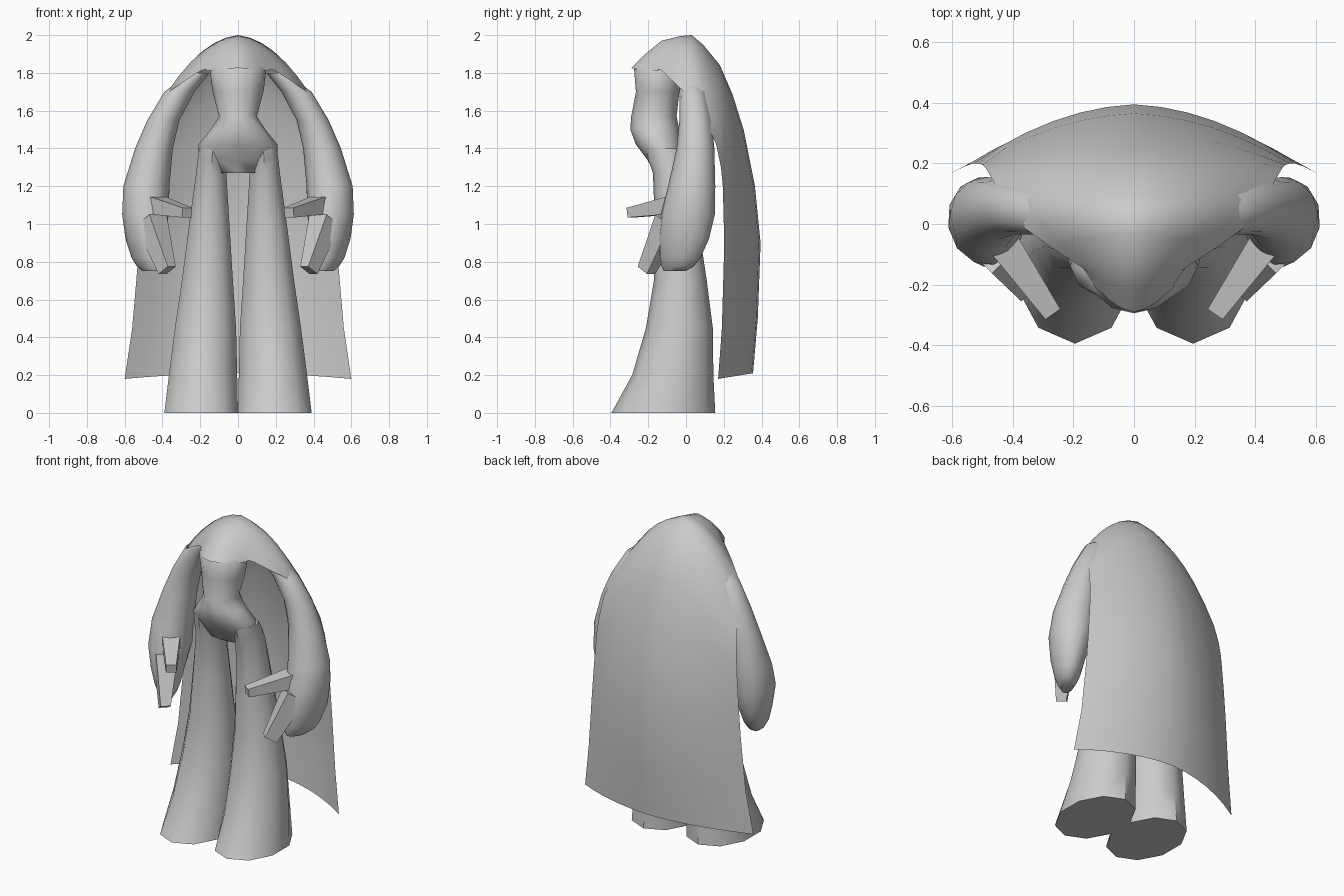
import bpy, bmesh
from math import sin, cos, pi, radians
from mathutils import Vector

cube = bpy.data.objects.get("Cube")
if cube:
    bpy.data.objects.remove(cube)

grey = bpy.data.materials.new("plain grey")
grey.use_nodes = True
colour = (0.6, 0.6, 0.6, 1)
grey.diffuse_color = colour
grey.node_tree.nodes["Principled BSDF"].inputs["Base Color"].default_value = colour


def build(name, rows, closed, caps=False, angle=40):
    """Skin equal rows of points into a smooth-shaded object."""
    bm = bmesh.new()
    verts = [[bm.verts.new(p) for p in row] for row in rows]
    n = len(rows[0])
    for a, b in zip(verts, verts[1:]):
        for i in range(n if closed else n - 1):
            j = (i + 1) % n
            bm.faces.new((a[i], a[j], b[j], b[i]))
    if caps:
        bm.faces.new(verts[0])
        bm.faces.new(verts[-1])
    bmesh.ops.recalc_face_normals(bm, faces=bm.faces)
    mesh = bpy.data.meshes.new(name)
    bm.to_mesh(mesh)
    bm.free()
    mesh.materials.append(grey)
    obj = bpy.data.objects.new(name, mesh)
    bpy.context.collection.objects.link(obj)
    bpy.ops.object.select_all(action='DESELECT')
    obj.select_set(True)
    bpy.context.view_layer.objects.active = obj
    bpy.ops.object.shade_smooth_by_angle(angle=radians(angle))
    return obj


def ring(z, cx, cy, rx, ry, yaw=0, sides=12):
    """Level ellipse, turned by yaw degrees."""
    c, s = cos(radians(yaw)), sin(radians(yaw))
    pts = []
    for i in range(sides):
        a = 2 * pi * i / sides
        x, y = rx * sin(a), -ry * cos(a)
        pts.append((cx + x * c - y * s, cy + x * s + y * c, z))
    return pts


def pair(name, rows, angle=40):
    for side, s in (("left", 1), ("right", -1)):
        build(f"{side}_{name}", [[(s * x, y, z) for x, y, z in r] for r in rows],
              True, True, angle)


def digit(name, start, end, across, size0, size1):
    """Tapered square bar; sizes are (half width, half height)."""
    rows = []
    w = Vector(across).normalized()
    a, b = Vector(start), Vector(end)
    up = (b - a).normalized().cross(w)
    for p, (hw, hh) in ((a, size0), (b, size1)):
        rows.append([tuple(p + w * hw * i + up * hh * j)
                     for i, j in ((-1, -1), (1, -1), (1, 1), (-1, 1))])
    pair(name, rows, 20)


# Torso with narrow waist and wide hips
build("torso", [ring(*r) for r in (
    (1.91, 0, -.12, .06, .06), (1.82, 0, -.145, .15, .13),
    (1.70, 0, -.15, .135, .115), (1.57, 0, -.17, .10, .12),
    (1.50, 0, -.165, .145, .13), (1.42, 0, -.14, .21, .125),
    (1.34, 0, -.105, .205, .10), (1.27, 0, -.085, .16, .08))], True, True, 60)

# Flared legs
pair("leg", [ring(*r, sides=10) for r in (
    (0, .195, -.12, .205, .275), (.2, .185, -.07, .19, .215),
    (.45, .172, -.035, .17, .177), (.7, .162, -.03, .142, .14),
    (1.0, .152, -.05, .112, .115), (1.27, .142, -.075, .084, .10),
    (1.34, .138, -.10, .08, .10), (1.4, .134, -.12, .075, .09))])

# Curved arms swelling into heavy hands
pair("arm", [ring(*r) for r in (
    (1.8, .20, .01, .05, .045), (1.7, .31, .035, .08, .07),
    (1.55, .395, .05, .085, .085), (1.4, .445, .05, .10, .10),
    (1.2, .485, .03, .122, .125), (1.05, .49, .01, .125, .145, -10),
    (.92, .49, -.01, .10, .14, -20), (.82, .48, -.03, .075, .115, -25),
    (.775, .47, -.045, .055, .095, -30), (.75, .46, -.06, .035, .065, -30))])

# Pointing digits and drooping front digits
digit("pointing_digit", (.455, -.03, 1.105), (.27, -.295, 1.06), (1, -.7, 0),
      (.055, .05), (.03, .026))
digit("front_digit", (.46, -.08, 1.02), (.375, -.21, .755), (.7, -.7, 0),
      (.065, .06), (.03, .04))

# Hood and cape: each row bows from the back centre (y, z) to the open edge (x, y, z)
cape_rows = (
    (-.29, 1.825, .165, -.15, 1.81), (-.215, 1.9, .17, -.145, 1.82),
    (-.13, 1.97, .20, -.125, 1.81), (-.03, 1.995, .27, -.08, 1.765),
    (.03, 2.0, .38, 0, 1.69), (.09, 1.95, .43, .08, 1.60),
    (.18, 1.84, .475, .16, 1.42), (.245, 1.69, .49, .185, 1.3),
    (.305, 1.5, .50, .195, 1.2), (.365, 1.2, .515, .20, 1.0),
    (.395, .9, .53, .20, .8), (.38, .5, .56, .19, .45),
    (.355, .21, .60, .17, .18))


def bow(cy, cz, ex, ey, ez, steps=6):
    mid = Vector((0, cy, cz))
    edge = Vector((ex, ey, ez))
    pull = mid.lerp(edge, .06)
    pull.x = ex * .5
    half = [mid * (1 - t) ** 2 + pull * 2 * t * (1 - t) + edge * t * t
            for t in (i / steps for i in range(steps + 1))]
    return [(-p.x, p.y, p.z) for p in reversed(half[1:])] + [tuple(p) for p in half]


build("hooded_cape", [bow(*r) for r in cape_rows], False, angle=60)
